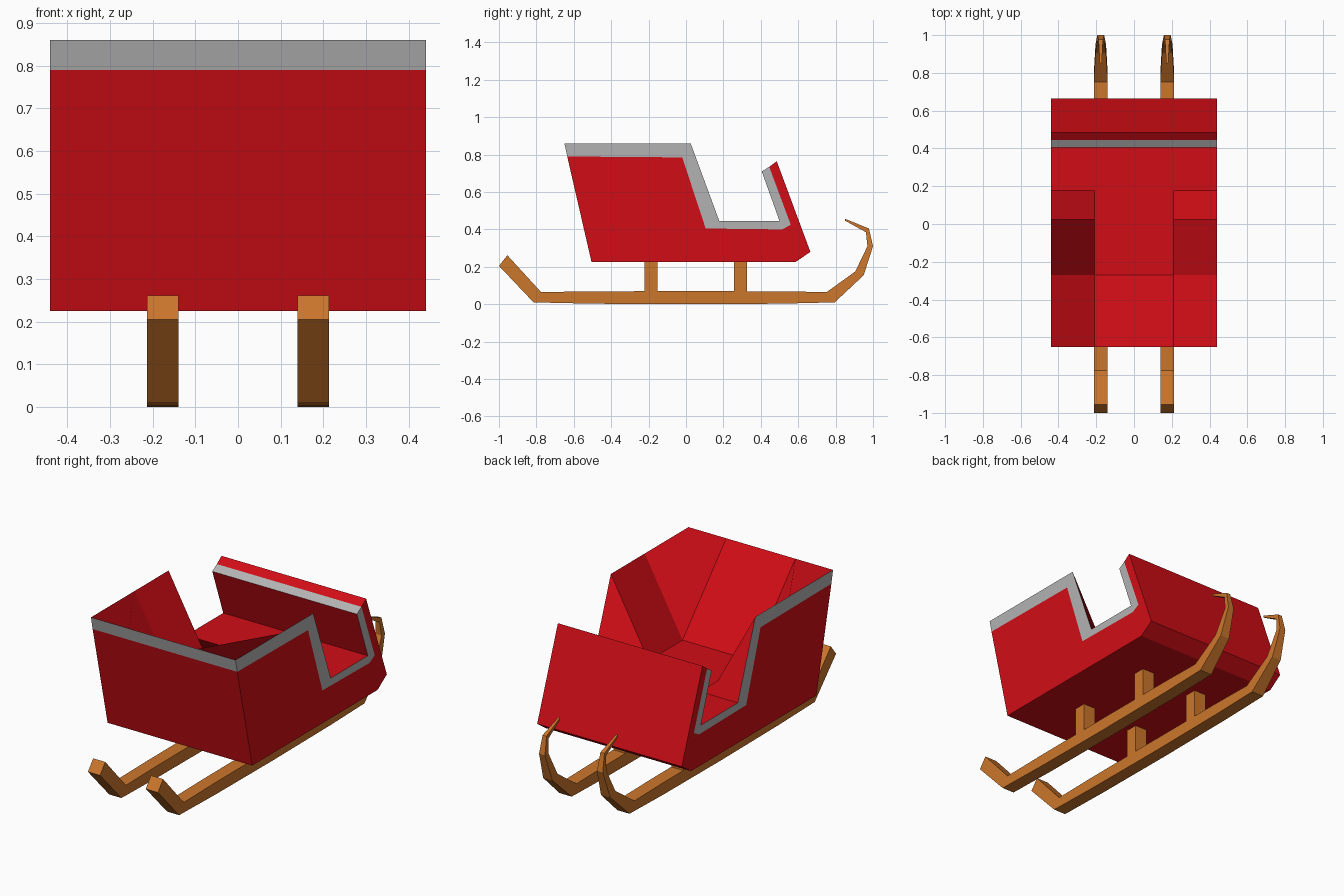
import bpy, bmesh

if "Cube" in bpy.data.objects:
    bpy.data.objects.remove(bpy.data.objects["Cube"])


def material(name, rgb):
    m = bpy.data.materials.new(name)
    m.diffuse_color = (*rgb, 1)
    m.use_nodes = True
    m.node_tree.nodes["Principled BSDF"].inputs["Base Color"].default_value = m.diffuse_color
    return m


red = material("red_paint", (0.64, 0.004, 0.008))
grey = material("grey_trim", (0.45, 0.45, 0.45))
wood = material("wood", (0.6, 0.18, 0.025))


def finish(name, bm, mats):
    bmesh.ops.remove_doubles(bm, verts=bm.verts[:], dist=0.0005)
    bmesh.ops.recalc_face_normals(bm, faces=bm.faces[:])
    mesh = bpy.data.meshes.new(name)
    bm.to_mesh(mesh)
    bm.free()
    for m in mats:
        mesh.materials.append(m)
    ob = bpy.data.objects.new(name, mesh)
    bpy.context.collection.objects.link(ob)
    return ob


def face(bm, pts, mat=0):
    f = bm.faces.new([bm.verts.new(p) for p in pts])
    f.material_index = mat


# Body: right half, mirrored. Side profiles are (y, z)
W, S = 0.44, 0.21              # half width of body and of seat
FLOOR = 0.445
BACK, FOLD, ARM, FOOT = -0.65, -0.27, 0.025, 0.178
rim = [(BACK, 0.86), (FOLD, 0.86), (ARM, 0.86), (FOOT, FLOOR), (0.5, FLOOR), (0.405, 0.71)]
band = [(-0.635, 0.79), (-0.02, 0.785), (0.105, 0.405), (0.515, 0.40), (0.56, 0.425), (0.445, 0.735)]
hull = [(0.485, 0.765), (0.665, 0.28), (0.585, 0.225), (-0.505, 0.225)]

bm = bmesh.new()
face(bm, [(W, *p) for p in rim + band[::-1]], 1)
face(bm, [(W, *p) for p in band + hull])

# Strips running across: floor, dash panel, underside, back
loop = [rim[3], rim[4], rim[5], band[5], *hull, band[0], rim[0]]
for i, (a, b) in enumerate(zip(loop, loop[1:])):
    for x0, x1 in ((0, S), (S, W)):
        face(bm, [(x0, *a), (x1, *a), (x1, *b), (x0, *b)], 1 if i in (2, 8) else 0)

# Seat hollow: backrest and seat in the middle, sloping arms outside
seat = [(BACK, 0.86), (FOLD, FLOOR), (ARM, FLOOR), (FOOT, FLOOR)]
for i in range(3):
    a, b = seat[i], seat[i + 1]
    face(bm, [(0, *a), (S, *a), (S, *b), (0, *b)])
    face(bm, [(S, *a), (W, *rim[i]), (W, *rim[i + 1]), (S, *b)])

body = finish("sleigh_body", bm, [red, grey])
mirror = body.modifiers.new("mirror", 'MIRROR')
mirror.use_clip = True

# Runners: (lower y, z, upper y, z, half width) with a curled tapering front
stations = [(-1.0, 0.205, -0.955, 0.262, 0.037), (-0.815, 0.01, -0.775, 0.065, 0.037),
            (-0.5, 0.003, -0.5, 0.069, 0.037), (0, 0, 0, 0.07, 0.037),
            (0.5, 0.003, 0.5, 0.069, 0.037), (0.795, 0.01, 0.752, 0.065, 0.037),
            (0.95, 0.155, 0.905, 0.175, 0.028), (1.0, 0.31, 0.97, 0.31, 0.018),
            (0.978, 0.405, 0.962, 0.385, 0.012), (0.85, 0.457, 0.85, 0.447, 0.005)]
for side, cx in (("left", -0.176), ("right", 0.176)):
    bm = bmesh.new()
    rings = [[bm.verts.new(p) for p in ((cx - w, y0, z0), (cx + w, y0, z0),
                                        (cx + w, y1, z1), (cx - w, y1, z1))]
             for y0, z0, y1, z1, w in stations]
    for r, q in zip(rings, rings[1:]):
        for k in range(4):
            n = (k + 1) % 4
            bm.faces.new((r[k], r[n], q[n], q[k]))
    bm.faces.new(rings[0])
    bm.faces.new(rings[-1])
    finish(side + "_runner", bm, [wood])

    # Posts between runner and body
    for end, cy in (("rear", -0.188), ("front", 0.292)):
        bm = bmesh.new()
        bmesh.ops.create_cube(bm, size=1)
        bmesh.ops.scale(bm, verts=bm.verts[:], vec=(0.073, 0.07, 0.18))
        bmesh.ops.translate(bm, verts=bm.verts[:], vec=(cx, cy, 0.145))
        finish(f"{side}_{end}_post", bm, [wood])
